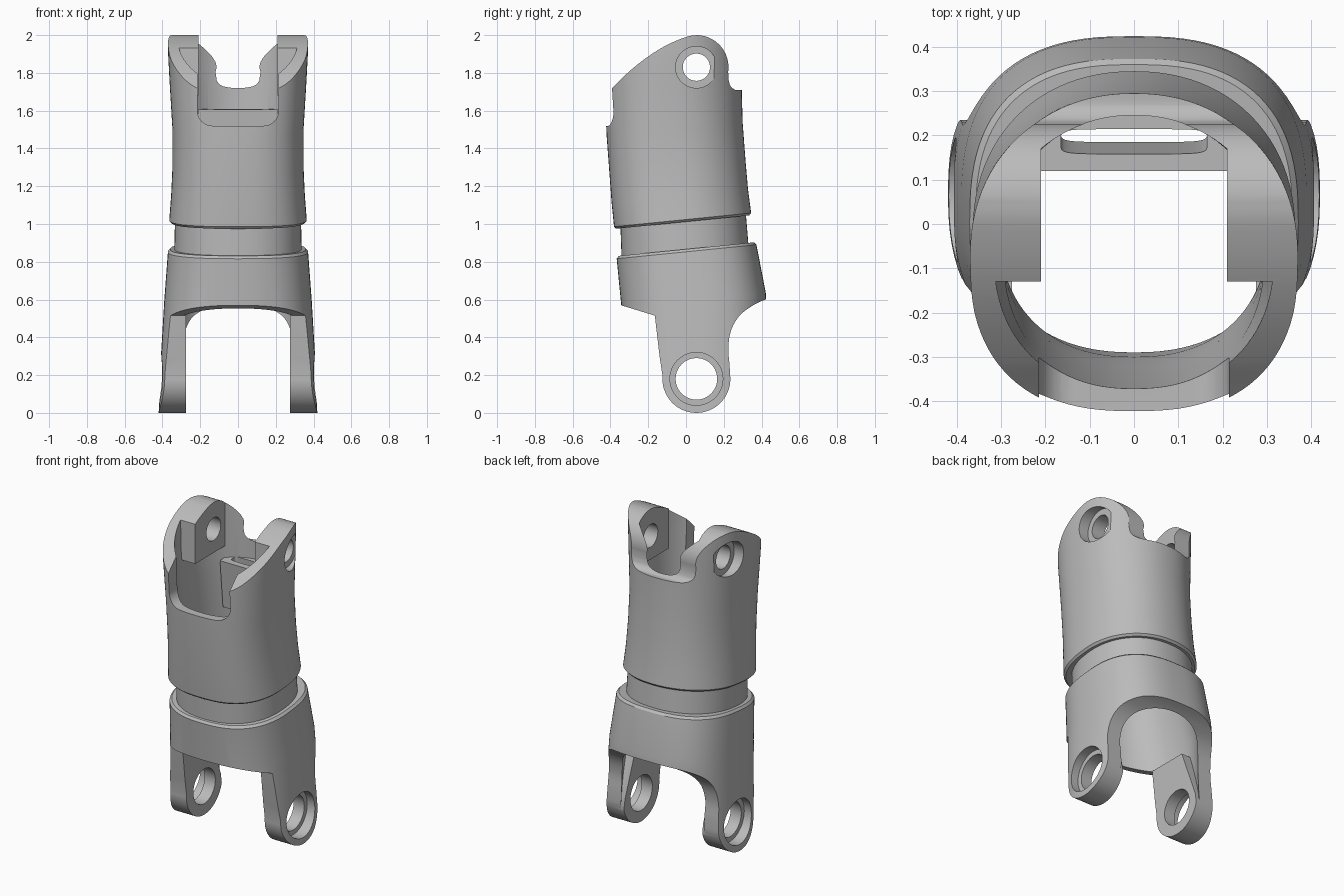
import bpy, bmesh, math

cube = bpy.data.objects.get("Cube")
if cube:
    bpy.data.objects.remove(cube, do_unlink=True)

TILT = 0.1   # the collar planes lean with the sleeve axis

grey = bpy.data.materials.new("satin grey")
grey.use_nodes = True
grey.diffuse_color = (0.5, 0.5, 0.5, 1)
grey.node_tree.nodes["Principled BSDF"].inputs["Base Color"].default_value = (0.5, 0.5, 0.5, 1)


def from_rings(name, rings):
    """Closed solid skinned over rings with equal point counts."""
    bm = bmesh.new()
    loops = [[bm.verts.new(p) for p in ring] for ring in rings]
    n = len(loops[0])
    for low, high in zip(loops, loops[1:]):
        for i in range(n):
            j = (i + 1) % n
            bm.faces.new((low[i], low[j], high[j], high[i]))
    bm.faces.new(loops[0][::-1])
    bm.faces.new(loops[-1])
    bmesh.ops.recalc_face_normals(bm, faces=bm.faces)
    mesh = bpy.data.meshes.new(name)
    bm.to_mesh(mesh)
    bm.free()
    obj = bpy.data.objects.new(name, mesh)
    bpy.context.collection.objects.link(obj)
    mesh.materials.append(grey)
    return obj


def loft(name, rows, front=2.0, back=2.0, tilt=TILT, count=96):
    """Rows are height, y centre, half width, half depth; exponents square off the oval."""
    rings = []
    for z, cy, a, b in rows:
        ring = []
        for i in range(count):
            t = 2 * math.pi * i / count
            c, s = math.cos(t), math.sin(t)
            e = 2 / (back if s > 0 else front)
            x = a * math.copysign(abs(c) ** e, c)
            y = b * math.copysign(abs(s) ** e, s)
            ring.append((x, cy + y, z + tilt * y))
        rings.append(ring)
    return from_rings(name, rings)


def side_prism(name, outline, x0, x1):
    return from_rings(name, [[(x, y, z) for y, z in outline] for x in (x0, x1)])


def arc(cy, cz, r, start, end, steps=32):
    angles = [math.radians(start + (end - start) * i / steps) for i in range(steps + 1)]
    return [(cy + r * math.cos(t), cz + r * math.sin(t)) for t in angles]


def smooth(points, steps=6):
    """Rounded path through a few points."""
    pts = [points[0]] + points + [points[-1]]
    out = []
    for p, q, r, s in zip(pts, pts[1:], pts[2:], pts[3:]):
        for k in range(steps):
            t = k / steps
            out.append(tuple(
                0.5 * (2 * q[i] + (r[i] - p[i]) * t
                       + (2 * p[i] - 5 * q[i] + 4 * r[i] - s[i]) * t ** 2
                       + (3 * q[i] - p[i] - 3 * r[i] + s[i]) * t ** 3) for i in (0, 1)))
    return out + [points[-1]]


def combine(obj, cutters, operation="DIFFERENCE"):
    for cutter in cutters:
        mod = obj.modifiers.new("cut", "BOOLEAN")
        mod.operation, mod.solver, mod.object = operation, "EXACT", cutter
        bpy.context.view_layer.update()
        graph = bpy.context.evaluated_depsgraph_get()
        mesh = bpy.data.meshes.new_from_object(obj.evaluated_get(graph))
        obj.modifiers.clear()
        obj.data = mesh
        bpy.data.objects.remove(cutter, do_unlink=True)


def cavity():
    return loft("cavity", [(-0.15, 0.05, 0.355, 0.335), (0.6, 0.035, 0.34, 0.325),
                           (0.87, 0.0, 0.305, 0.3), (1.1, -0.025, 0.3, 0.3),
                           (1.5, -0.06, 0.295, 0.31), (1.75, -0.067, 0.312, 0.311),
                           (2.15, -0.07, 0.32, 0.31)], 2.3, 2.1)


def pair(name, outline, inner, outer):
    return [side_prism(name, outline, s * inner, s * outer) for s in (-1, 1)]


def pin_bores(cy, cz, bore, counterbore, seat):
    return [side_prism("bore", arc(cy, cz, bore, 0, 352.5, 47), -0.6, 0.6)] + \
        pair("counterbore", arc(cy, cz, counterbore, 0, 352.5, 47), seat, 0.6)


def finish(obj):
    obj.data.materials.clear()
    obj.data.materials.append(grey)
    bpy.ops.object.select_all(action="DESELECT")
    obj.select_set(True)
    bpy.context.view_layer.objects.active = obj
    bpy.ops.object.shade_smooth_by_angle(angle=math.radians(28))


# Upper sleeve: oval tube trimmed to the swept rim and two rounded ears
upper = loft("upper_sleeve", [(1.01, -0.018, 0.352, 0.352), (1.022, -0.018, 0.364, 0.363),
                              (1.15, -0.033, 0.354, 0.361), (1.3, -0.045, 0.347, 0.36),
                              (1.5, -0.06, 0.347, 0.36), (1.75, -0.069, 0.362, 0.362),
                              (1.9, -0.072, 0.37, 0.362), (2.15, -0.075, 0.37, 0.36)], 2.6, 2.15)
rim = smooth([(-0.6, 1.52), (-0.39, 1.72), (-0.3, 1.808), (-0.2, 1.887), (-0.1, 1.948),
              (0, 1.99), (0.055, 2.0)])
rim += arc(0.055, 1.83, 0.17, 86, -8)
rim += smooth([(0.226, 1.76), (0.236, 1.73), (0.262, 1.71), (0.3, 1.71)])
rim += [(0.6, 1.71), (0.6, 0.8), (-0.6, 0.8)]
combine(upper, [side_prism("rim_trim", rim, -0.6, 0.6)], "INTERSECT")

# Its cavity leaves solid ear pads and a slotted cross shelf
space = cavity()
pad = [(-0.13, 1.68), (0.5, 1.68), (0.5, 2.3), (-0.13, 2.3)]
shelf = [(0.12, 1.605), (0.5, 1.62), (0.5, 1.3), (0.15, 1.3)]
combine(space, pair("ear_pad", pad, 0.21, 0.6) + [side_prism("shelf", shelf, -0.211, 0.211)])
slot = loft("slot", [(1.7, 0.178, 0.165, 0.028), (1.2, 0.222, 0.165, 0.028)], 6, 6, 0)

# Rounded notch in the front wall
outline = [(0.215, 2.2), (-0.215, 2.2)] + arc(-0.135, 1.6, 0.08, 180, 270, 12) \
    + arc(0.135, 1.6, 0.08, 270, 360, 12)
notch = from_rings("notch", [[(x, y, z) for x, z in outline] for y in (-0.7, -0.15)])
combine(upper, [space, slot, notch] + pin_bores(0.055, 1.83, 0.072, 0.11, 0.3))
finish(upper)

# Recessed neck between the sleeves
neck = loft("neck", [(0.85, -0.005, 0.337, 0.336), (1.02, -0.015, 0.334, 0.332)], 2.3, 2.2)
combine(neck, [cavity()])
finish(neck)

# Lower sleeve: collar with two hanging arms
lower = loft("lower_sleeve", [(-0.15, 0.07, 0.425, 0.4), (0.0, 0.065, 0.42, 0.4),
                              (0.3, 0.05, 0.408, 0.39), (0.6, 0.04, 0.39, 0.382),
                              (0.853, 0.003, 0.371, 0.37), (0.867, 0.002, 0.358, 0.358)], 2.5, 2.6)
trim = [(-0.6, 0.648), (-0.165, 0.515), (-0.14, 0.3)] + arc(0.055, 0.18, 0.18, 175, 360)
trim += smooth([(0.23, 0.26), (0.224, 0.35), (0.24, 0.44), (0.28, 0.51), (0.34, 0.56),
                (0.42, 0.6), (0.6, 0.66)])
trim += [(0.6, 1.2), (-0.6, 1.2)]
combine(lower, [side_prism("arm_trim", trim, -0.6, 0.6)], "INTERSECT")

# Its cavity leaves thick flat pads inside the arms
space = cavity()
pad = [(-0.3, -0.3), (-0.3, 0.515), (0.1, 0.515), (0.22, 0.2), (0.3, -0.3)]
combine(space, pair("arm_pad", pad, 0.275, 0.6))
combine(lower, [space] + pin_bores(0.055, 0.18, 0.11, 0.14, 0.35))
finish(lower)
